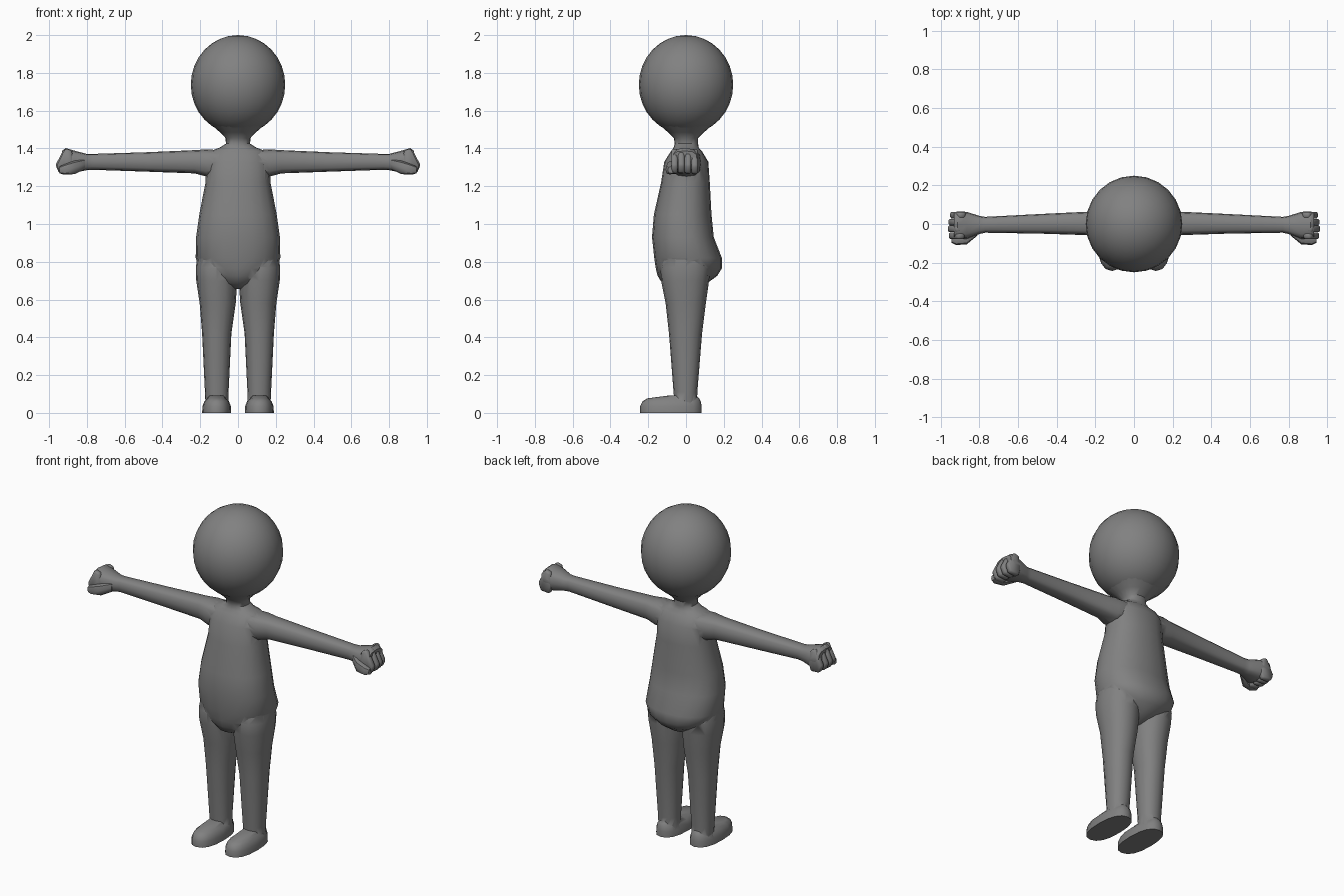
import bpy, bmesh
from math import sin, cos, pi, copysign, radians

if "Cube" in bpy.data.objects:
    bpy.data.objects.remove(bpy.data.objects["Cube"])

# Dark grey used on every part
grey = bpy.data.materials.new("dark_grey")
grey.diffuse_color = (0.22, 0.22, 0.22, 1)
grey.use_nodes = True
grey.node_tree.nodes["Principled BSDF"].inputs["Base Color"].default_value = grey.diffuse_color


def finish(name, bm, angle=45):
    bmesh.ops.recalc_face_normals(bm, faces=bm.faces)
    me = bpy.data.meshes.new(name)
    bm.to_mesh(me)
    bm.free()
    me.materials.append(grey)
    ob = bpy.data.objects.new(name, me)
    bpy.context.collection.objects.link(ob)
    smooth(ob, angle)
    return ob


def smooth(ob, angle):
    bpy.ops.object.select_all(action='DESELECT')
    ob.select_set(True)
    bpy.context.view_layer.objects.active = ob
    bpy.ops.object.shade_smooth_by_angle(angle=radians(angle))


def loft(name, stations, axis='z', side=1, n=16, power=2.2, angle=45):
    """Skin rings (t, a_min, a_max, b_min, b_max) along z (a=x, b=y) or x (a=y, b=z)."""
    bm = bmesh.new()
    rings = []
    for t, a0, a1, b0, b1 in stations:
        ring = []
        for i in range(n):
            c, s = cos(2 * pi * i / n), sin(2 * pi * i / n)
            a = (a0 + a1) / 2 + (a1 - a0) / 2 * copysign(abs(c) ** (2 / power), c)
            b = (b0 + b1) / 2 + (b1 - b0) / 2 * copysign(abs(s) ** (2 / power), s)
            co = (a, b, t) if axis == 'z' else (t, a, b)
            ring.append(bm.verts.new((co[0] * side, co[1], co[2])))
        rings.append(ring)
    for r, q in zip(rings, rings[1:]):
        for i in range(n):
            j = (i + 1) % n
            bm.faces.new((r[i], r[j], q[j], q[i]))
    bm.faces.new(rings[0])
    bm.faces.new(rings[-1])
    return finish(name, bm, angle)


def prism(name, profile, y0, y1, side, bevel):
    """Extrude an xz profile across y and round its edges."""
    bm = bmesh.new()
    face = bm.faces.new([bm.verts.new((x * side, y0, z)) for x, z in profile])
    ext = bmesh.ops.extrude_face_region(bm, geom=[face])['geom']
    bmesh.ops.translate(bm, vec=(0, y1 - y0, 0),
                        verts=[v for v in ext if isinstance(v, bmesh.types.BMVert)])
    bmesh.ops.recalc_face_normals(bm, faces=bm.faces)
    bmesh.ops.bevel(bm, geom=bm.edges[:], offset=bevel, segments=1, affect='EDGES')
    return finish(name, bm, 60)


# Head
bm = bmesh.new()
bmesh.ops.create_uvsphere(bm, u_segments=24, v_segments=16, radius=0.25)
bmesh.ops.scale(bm, vec=(1, 1, 1.05), verts=bm.verts)
bmesh.ops.translate(bm, vec=(0, 0, 1.7375), verts=bm.verts)
finish("head", bm, 60)

# Torso with belly, seat and a neck flaring into the head
torso = [(z, -w, w, f, b) for z, w, f, b in [
    (0.655, 0.03, -0.06, 0.05), (0.685, 0.085, -0.125, 0.11),
    (0.725, 0.145, -0.15, 0.165), (0.765, 0.20, -0.16, 0.19),
    (0.82, 0.224, -0.168, 0.19), (0.93, 0.222, -0.18, 0.147),
    (1.05, 0.205, -0.17, 0.135), (1.22, 0.172, -0.132, 0.126),
    (1.33, 0.168, -0.115, 0.118), (1.385, 0.15, -0.08, 0.085),
    (1.403, 0.10, -0.066, 0.068), (1.425, 0.064, -0.06, 0.064),
    (1.455, 0.066, -0.064, 0.064), (1.485, 0.095, -0.095, 0.095),
    (1.52, 0.134, -0.134, 0.134)]]
body = loft("body", torso, n=20, power=2.25)

limbs = []
for side, label in ((1, "left"), (-1, "right")):
    # Legs
    limbs.append(loft(label + "_leg", [
        (0.04, 0.05, 0.172, -0.06, 0.058), (0.11, 0.05, 0.175, -0.066, 0.06),
        (0.42, 0.035, 0.19, -0.09, 0.085), (0.58, 0.012, 0.203, -0.108, 0.105),
        (0.70, 0.004, 0.221, -0.132, 0.122), (0.77, 0.008, 0.223, -0.135, 0.128),
        (0.84, 0.01, 0.214, -0.118, 0.11), (0.92, 0.02, 0.19, -0.09, 0.08)],
        side=side))
    # Shoes
    limbs.append(loft(label + "_foot", [
        (0, 0.036, 0.19, -0.243, 0.083), (0.035, 0.038, 0.188, -0.243, 0.083),
        (0.062, 0.048, 0.178, -0.23, 0.078), (0.077, 0.065, 0.163, -0.205, 0.07),
        (0.092, 0.075, 0.152, -0.09, 0.055)], side=side, power=2.4))
    # Arms widening into the palms
    limbs.append(loft(label + "_arm", [
        (0.07, -0.08, 0.085, 1.265, 1.39), (0.17, -0.075, 0.078, 1.252, 1.395),
        (0.23, -0.058, 0.064, 1.268, 1.391), (0.48, -0.05, 0.052, 1.277, 1.38),
        (0.77, -0.045, 0.037, 1.287, 1.371), (0.80, -0.052, 0.042, 1.285, 1.371),
        (0.865, -0.078, 0.063, 1.272, 1.388), (0.912, -0.078, 0.065, 1.28, 1.402),
        (0.932, -0.073, 0.06, 1.29, 1.387)],
        axis='x', side=side, n=12, power=2.9))
    # Curled fingers
    curl = [(0.885, 1.39), (0.92, 1.402), (0.966, 1.312), (0.948, 1.27),
            (0.89, 1.266), (0.875, 1.31)]
    for i in range(4):
        y = -0.078 + i * 0.0355
        drop = (0.006, 0, 0.004, 0.012)[i]
        prism(f"{label}_finger_{i + 1}", [(x - drop, z - drop * 0.3) for x, z in curl],
              y, y + 0.034, side, 0.008)
    # Thumb folded across the front of the fist
    loft(label + "_thumb", [
        (0.81, -0.06, -0.03, 1.29, 1.345), (0.865, -0.105, -0.05, 1.264, 1.335),
        (0.92, -0.109, -0.06, 1.261, 1.316), (0.945, -0.097, -0.06, 1.268, 1.304)],
        axis='x', side=side, n=8, power=2.4)

# Fuse limbs and torso into one skin
for limb in limbs:
    mod = body.modifiers.new("fuse", 'BOOLEAN')
    mod.operation = 'UNION'
    mod.solver = 'EXACT'
    mod.object = limb
    bpy.context.view_layer.objects.active = body
    bpy.ops.object.modifier_apply(modifier=mod.name)
    bpy.data.objects.remove(limb)
smooth(body, 60)
